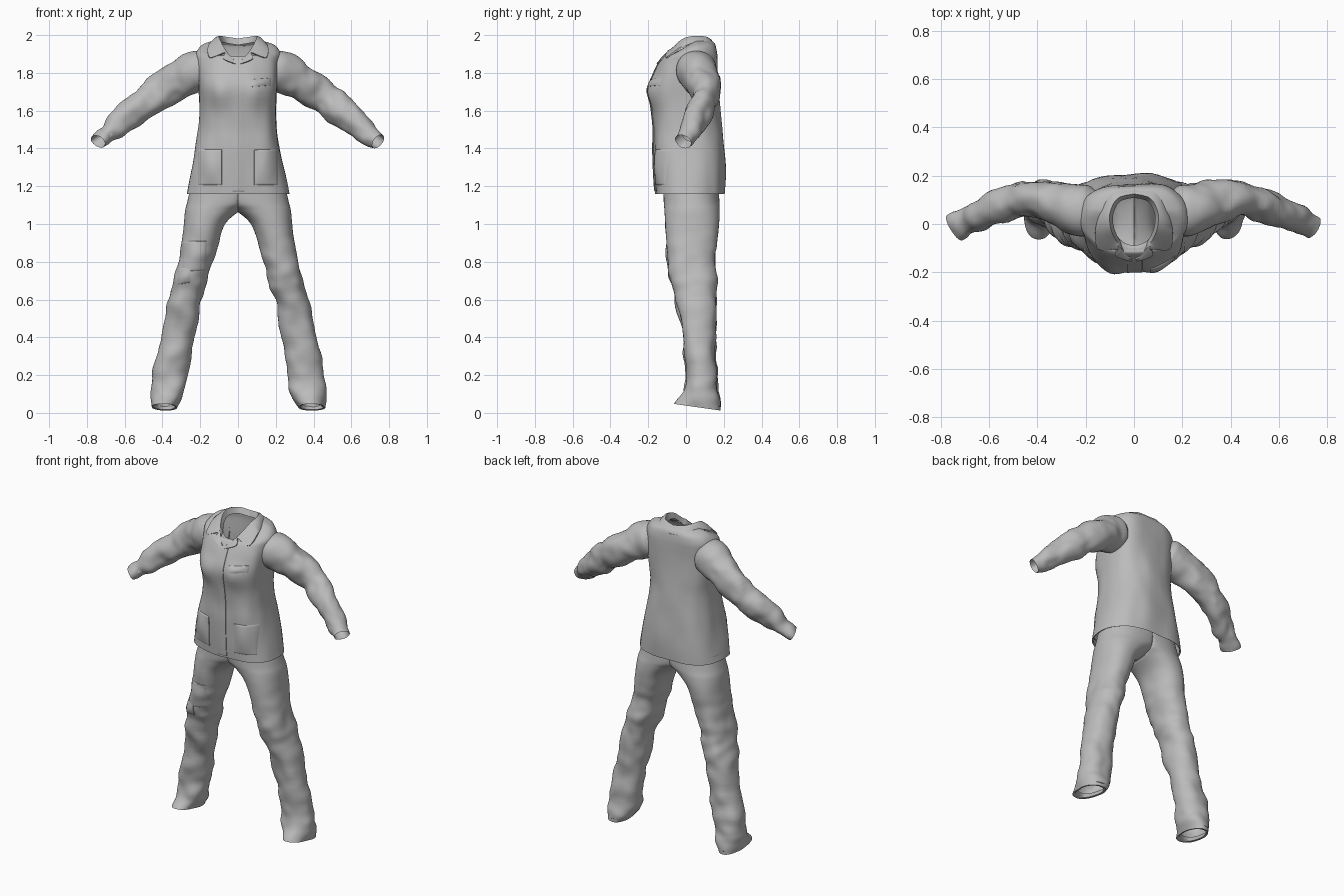
import bpy, bmesh, math
from mathutils import Vector, noise
from mathutils.bvhtree import BVHTree

if "Cube" in bpy.data.objects:
    bpy.data.objects.remove(bpy.data.objects["Cube"])

GREY = (0.5, 0.5, 0.5, 1)
cloth = bpy.data.materials.new("grey cloth")
cloth.use_nodes = True
cloth.diffuse_color = GREY
shader = cloth.node_tree.nodes["Principled BSDF"]
shader.inputs["Base Color"].default_value = GREY
shader.inputs["Roughness"].default_value = 0.8


def make(name, rows, closed):
    """Skin a list of equal-length point rows; return a tree for draping."""
    bm = bmesh.new()
    grid = [[bm.verts.new(p) for p in row] for row in rows]
    n = len(rows[0])
    for a, b in zip(grid, grid[1:]):
        for i in range(n if closed else n - 1):
            j = (i + 1) % n
            quad = (a[i], a[j], b[j], b[i])
            # Leave out hidden faces on the centre plane
            if any(abs(v.co.x) > 0.001 for v in quad):
                bm.faces.new(quad)
    bmesh.ops.delete(bm, geom=[v for v in bm.verts if not v.link_faces], context='VERTS')
    bmesh.ops.recalc_face_normals(bm, faces=bm.faces)
    tree = BVHTree.FromBMesh(bm)
    mesh = bpy.data.meshes.new(name)
    bm.to_mesh(mesh)
    bm.free()
    mesh.materials.append(cloth)
    mesh.polygons.foreach_set("use_smooth", [True] * len(mesh.polygons))
    mesh.set_sharp_from_angle(angle=math.radians(50))
    bpy.context.collection.objects.link(bpy.data.objects.new(name, mesh))
    return tree


def smooth_rows(rows, steps):
    """Catmull-Rom interpolation between rows of numbers."""
    out = []
    for i in range(len(rows) - 1):
        p0, p1, p2, p3 = (rows[max(0, min(len(rows) - 1, i + k))] for k in (-1, 0, 1, 2))
        for s in range(steps):
            t = s / steps
            out.append([b + 0.5 * t * (c - a + t * (2 * a - 5 * b + 4 * c - d + t * (3 * (b - c) + d - a)))
                        for a, b, c, d in zip(p0, p1, p2, p3)])
    return out + [list(rows[-1])]


def unit_ring(count, front_power, back_power):
    """Rounded-box outline of unit half size."""
    ring = []
    for i in range(count):
        a = 2 * math.pi * i / count
        power = back_power if math.sin(a) > 0 else front_power
        ring.append([math.copysign(abs(v) ** (2 / power), v) for v in (math.cos(a), math.sin(a))])
    return ring


def folds(p, amount, stretch, seed):
    q = Vector((p.x * stretch[0], p.y * stretch[1], p.z * stretch[2])) + Vector((seed, seed, seed))
    return amount * (noise.noise(q) + 0.5 * noise.noise(q * 2.1))


def hem(rows, lift, shrink):
    """Turn the last row inward to give the opening a folded edge."""
    edge = rows[-1]
    mid = sum(edge, Vector()) / len(edge)
    for amount in (0.1, 1):
        rows.append([mid + (p - mid) * shrink + lift * amount for p in edge])


UP = Vector((0, 0, 1))

# Jacket body: height, half width, front, back, squareness, front neck drop
body = [
    (1.975, 0.095, -0.085, 0.122, 2.0, 0.68),
    (1.966, 0.145, -0.095, 0.142, 2.0, 0.54),
    (1.945, 0.195, -0.106, 0.158, 2.1, 0.36),
    (1.905, 0.222, -0.122, 0.166, 2.2, 0.10),
    (1.860, 0.220, -0.143, 0.168, 2.3, 0),
    (1.800, 0.212, -0.170, 0.168, 2.5, 0),
    (1.720, 0.206, -0.190, 0.170, 2.6, 0),
    (1.600, 0.202, -0.178, 0.180, 2.5, 0),
    (1.500, 0.208, -0.172, 0.190, 2.5, 0),
    (1.400, 0.224, -0.174, 0.197, 2.6, 0),
    (1.270, 0.250, -0.170, 0.205, 2.6, 0),
    (1.160, 0.270, -0.163, 0.203, 2.6, 0),
]
rows = []
for z, half, front, back, power, drop in smooth_rows(body, 4):
    row = []
    # The back is squarer across the shoulder blades
    for u, v in unit_ring(64, power, power + 0.7 * max(0, min(1, (z - 1.6) / 0.15))):
        mid, deep = (front + back) / 2, (back - front) / 2
        p = Vector((half * u, mid + deep * v, z))
        p.z -= drop * max(0, 0.05 - p.y)
        # Bust fullness
        if v < 0:
            p.y -= 0.022 * math.exp(-((abs(p.x) - 0.1) / 0.06) ** 2 - ((z - 1.7) / 0.07) ** 2)
        out = Vector((u, v, 0)).normalized()
        p += out * folds(p, 0.009, (7, 7, 3), 3)
        row.append(p)
    rows.append(row)
hem(rows, UP * 0.04, 0.97)
body_tree = make("jacket_body", rows, True)


def drape(tree, x, z):
    hit = tree.ray_cast(Vector((x, -1, z)), Vector((0, 1, 0)))[0]
    return hit or tree.find_nearest(Vector((x, -0.15, z)))[0]


def patch(name, tree, left, right, low, high, thick, skew=0.0):
    """Sewn-on cloth panel that follows the garment front."""
    def spread(count):
        return [0, 0.02] + [k / count for k in range(1, count)] + [0.98, 1]
    panel = []
    for t in spread(max(8, round((high - low) / 0.012))):
        row = []
        for s in spread(10):
            x = left + (right - left) * s
            z = low + (high - low) * t + skew * (x - left)
            p = drape(tree, x, z)
            rim = s in (0, 1) or t in (0, 1)
            puff = math.sin(math.pi * s) * math.sin(math.pi * t)
            p.y -= -0.002 if rim else 0.003 + thick * puff
            row.append(p)
        panel.append(row)
    make(name, panel, False)


# Front placket, pockets and pocket flaps
patch("front_placket", body_tree, -0.03, 0.035, 1.165, 1.86, 0.002)
patch("chest_pocket_flap", body_tree, 0.065, 0.172, 1.725, 1.765, 0.007, 0.08)
for side, label in ((1, "left"), (-1, "right")):
    a, b = sorted((side * 0.085, side * 0.212))
    patch(label + "_hip_pocket", body_tree, a, b, 1.205, 1.395, 0.013)

# Collar half, from the back centre to the front: fold line, then leaf edge
collar = [
    (0, 0.125, 1.982, 0, 0.152, 1.945),
    (0.068, 0.106, 1.992, 0.098, 0.134, 1.955),
    (0.100, 0.045, 1.996, 0.138, 0.045, 1.966),
    (0.097, -0.015, 1.982, 0.160, -0.030, 1.936),
    (0.080, -0.060, 1.945, 0.148, -0.105, 1.882),
    (0.062, -0.085, 1.918, 0.070, -0.105, 1.908),
    (0.045, -0.110, 1.895, 0.078, -0.120, 1.876),
    (0.005, -0.142, 1.855, 0.012, -0.145, 1.848),
]
half_collar = smooth_rows(collar, 5)
for side, label in ((1, "left"), (-1, "right")):
    stand, fold, crown, leaf = [], [], [], []
    for fx, fy, fz, ex, ey, ez in half_collar:
        if ey < -0.02:
            ey = min(ey, drape(body_tree, ex, ez).y - 0.009)
        top, edge = Vector((fx * side, fy, fz)), Vector((ex * side, ey, ez))
        stand.append(Vector((fx * side * 0.86, 0.01 + (fy - 0.01) * 0.86, fz - 0.035)))
        fold.append(top)
        crown.append(top.lerp(edge, 0.4) + UP * 0.007)
        leaf.append(edge)
    under = [p + Vector((0, 0.007, -0.005)) for p in leaf]
    make(label + "_collar", [stand, fold, crown, leaf, under], False)

# Sleeves: centre x, y, z, depth radius, height radius
arm = [
    (0.165, 0.050, 1.830, 0.088, 0.086),
    (0.200, 0.053, 1.818, 0.106, 0.104),
    (0.250, 0.064, 1.796, 0.103, 0.108),
    (0.330, 0.088, 1.752, 0.087, 0.096),
    (0.430, 0.105, 1.690, 0.074, 0.089),
    (0.520, 0.087, 1.617, 0.068, 0.082),
    (0.610, 0.050, 1.542, 0.062, 0.070),
    (0.690, 0.015, 1.480, 0.054, 0.052),
    (0.742, -0.018, 1.440, 0.054, 0.040),
]
for side, label in ((1, "left"), (-1, "right")):
    path = smooth_rows(arm, 6)
    rows = []
    for k, (x, y, z, deep, tall) in enumerate(path):
        here = Vector((x, y, z))
        along = Vector(path[min(k + 1, len(path) - 1)][:3]) - Vector(path[max(k - 1, 0)][:3])
        along.normalize()
        across = UP.cross(along).normalized()
        rise = along.cross(across)
        row = []
        for u, v in unit_ring(36, 2.1, 2.1):
            p = here + across * deep * u + rise * tall * v
            loose = min(1, max(0, (k - 8) / 10))
            p += (p - here).normalized() * folds(p, 0.017 * loose, (10, 8, 9), 7 * side)
            p.x *= side
            row.append(p)
        rows.append(row)
    hem(rows, Vector((-0.05 * side, 0.03, 0.035)), 0.9)
    make(label + "_sleeve", rows, True)

# Trouser legs: height, inner x, outer x, front, back
leg = [
    (1.22, -0.17, 0.245, -0.120, 0.170),
    (1.12, -0.10, 0.268, -0.118, 0.177),
    (1.07, -0.01, 0.280, -0.114, 0.178),
    (1.00, 0.068, 0.287, -0.110, 0.175),
    (0.90, 0.103, 0.300, -0.105, 0.163),
    (0.80, 0.135, 0.320, -0.095, 0.155),
    (0.70, 0.165, 0.345, -0.080, 0.160),
    (0.60, 0.190, 0.367, -0.058, 0.164),
    (0.40, 0.232, 0.410, -0.015, 0.158),
    (0.20, 0.270, 0.455, -0.002, 0.163),
    (0.10, 0.285, 0.463, -0.020, 0.174),
    (0.03, 0.322, 0.455, -0.065, 0.185),
]
for side, label in ((1, "left"), (-1, "right")):
    rows = []
    for z, inner, outer, front, back in smooth_rows(leg, 8):
        mid = Vector(((inner + outer) / 2, (front + back) / 2, z))
        row = []
        for u, v in unit_ring(64, 2.25, 2.25):
            p = mid + Vector(((outer - inner) / 2 * u, (back - front) / 2 * v, 0))
            # Trouser bottoms slope down to the heel
            p.z -= 0.16 * (p.y - mid.y) * max(0, 1 - z / 0.3)
            loose = min(1, max(0, (1.02 - z) / 0.3))
            p += (p - mid).normalized() * folds(p, 0.018 * loose, (6, 5, 8), 5 * side)
            p.x = max(p.x, 0) * side
            row.append(p)
        rows.append(row)
    hem(rows, Vector((0, 0.022, 0.02)), 0.84)
    leg_tree = make(label + "_trouser_leg", rows, True)
    # Knee panel on one leg
    if side < 0:
        patch("knee_panel", leg_tree, -0.295, -0.165, 0.75, 0.91, 0.007)
        patch("knee_panel_fold", leg_tree, -0.315, -0.25, 0.68, 0.765, 0.005, 0.15)
